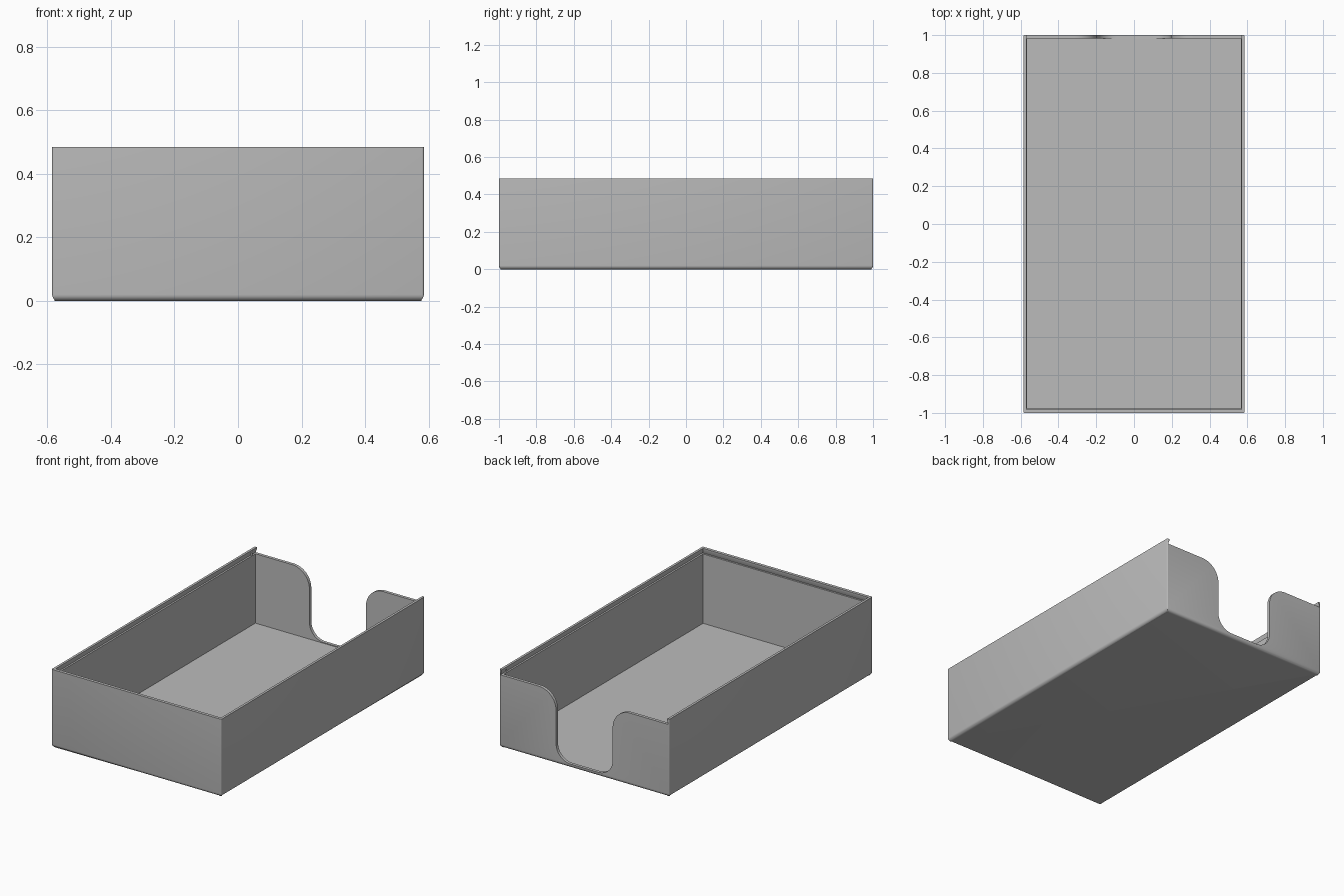
import bpy, bmesh
from math import sin, cos, pi

default = bpy.data.objects.get("Cube")
if default:
    bpy.data.objects.remove(default, do_unlink=True)

HALF_X, HALF_Y, HEIGHT = 0.585, 1.0, 0.485
INNER_X, INNER_FRONT, INNER_BACK, FLOOR = 0.567, -0.978, 0.981, 0.02
SLOT_Z, LIP_Z = 0.452, 0.474

grey = bpy.data.materials.new("plain grey")
grey.use_nodes = True
colour = (0.5, 0.5, 0.5, 1)
grey.diffuse_color = colour
grey.node_tree.nodes["Principled BSDF"].inputs["Base Color"].default_value = colour


def make_object(name, bm):
    bmesh.ops.recalc_face_normals(bm, faces=bm.faces)
    mesh = bpy.data.meshes.new(name)
    bm.to_mesh(mesh)
    bm.free()
    mesh.materials.append(grey)
    obj = bpy.data.objects.new(name, mesh)
    bpy.context.collection.objects.link(obj)
    return obj


def loft(name, rings):
    """Join rings of equal length into a closed solid."""
    bm = bmesh.new()
    loops = [[bm.verts.new(p) for p in ring] for ring in rings]
    n = len(loops[0])
    for a, b in zip(loops, loops[1:]):
        for i in range(n):
            j = (i + 1) % n
            bm.faces.new((a[i], a[j], b[j], b[i]))
    bm.faces.new(loops[0])
    bm.faces.new(loops[-1])
    return make_object(name, bm)


def rect(x, y0, y1, z):
    return [(-x, y0, z), (x, y0, z), (x, y1, z), (-x, y1, z)]


def cut(target, cutter):
    mod = target.modifiers.new("cut", 'BOOLEAN')
    mod.operation, mod.solver, mod.object = 'DIFFERENCE', 'EXACT', cutter
    bpy.context.view_layer.objects.active = target
    bpy.ops.object.modifier_apply(modifier=mod.name)
    bpy.data.objects.remove(cutter, do_unlink=True)


# Outer shell: rounded underside, finely rounded upright corners
tray = loft("tray", [rect(HALF_X, -HALF_Y, HALF_Y, z) for z in (0, HEIGHT)])
bm = bmesh.new()
bm.from_mesh(tray.data)
upright = [e for e in bm.edges if abs(e.verts[0].co.z - e.verts[1].co.z) > 0.1]
bmesh.ops.bevel(bm, geom=upright, offset=0.006, segments=3, profile=0.5, affect='EDGES')
under = [e for e in bm.edges if all(v.co.z < 0.001 for v in e.verts)]
bmesh.ops.bevel(bm, geom=under, offset=0.02, segments=5, profile=0.5,
                affect='EDGES', clamp_overlap=False)
bmesh.ops.remove_doubles(bm, verts=bm.verts, dist=0.0002)
bmesh.ops.recalc_face_normals(bm, faces=bm.faces)
bm.to_mesh(tray.data)
bm.free()

# Cavity
cut(tray, loft("cavity_cutter", [rect(INNER_X, INNER_FRONT, INNER_BACK, z)
                                 for z in (FLOOR, HEIGHT + 0.1)]))

# Undercut groove for a sliding lid, open through the back
cut(tray, loft("groove_cutter", [
    rect(INNER_X + 0.011, INNER_FRONT - 0.011, 1.1, SLOT_Z),
    rect(INNER_X + 0.003, INNER_FRONT - 0.003, 1.1, LIP_Z),
    rect(INNER_X + 0.003, INNER_FRONT - 0.003, 1.1, HEIGHT + 0.1)]))

# Thumb notch in the back wall: flared shoulders and rounded bottom
NOTCH_X, NOTCH_Z, FLARE, ROUND, STEPS = 0.195, 0.025, 0.12, 0.1, 12
quarter = [i / STEPS * pi / 2 for i in range(STEPS + 1)]
side = [(NOTCH_X + FLARE, HEIGHT + 0.1)]
side += [(NOTCH_X + FLARE - FLARE * sin(a), SLOT_Z - FLARE + FLARE * cos(a)) for a in quarter]
side += [(NOTCH_X - ROUND + ROUND * cos(a), NOTCH_Z + ROUND - ROUND * sin(a)) for a in quarter]
outline = side + [(-x, z) for x, z in reversed(side)]
cut(tray, loft("notch_cutter", [[(x, y, z) for x, z in outline] for y in (0.95, 1.1)]))

bpy.ops.object.select_all(action='DESELECT')
tray.select_set(True)
bpy.context.view_layer.objects.active = tray
bpy.ops.object.shade_smooth_by_angle(angle=0.6)

# Small click ridges that hold the lid near the open end
for name, s in (("left_click_ridge", 1), ("right_click_ridge", -1)):
    loft(name, [[(s * (INNER_X + 0.007) + 0.006 * cos(k * pi / 6), 0.95 + 0.006 * sin(k * pi / 6), z)
                 for k in range(12)] for z in (SLOT_Z - 0.002, HEIGHT - 0.004)])
